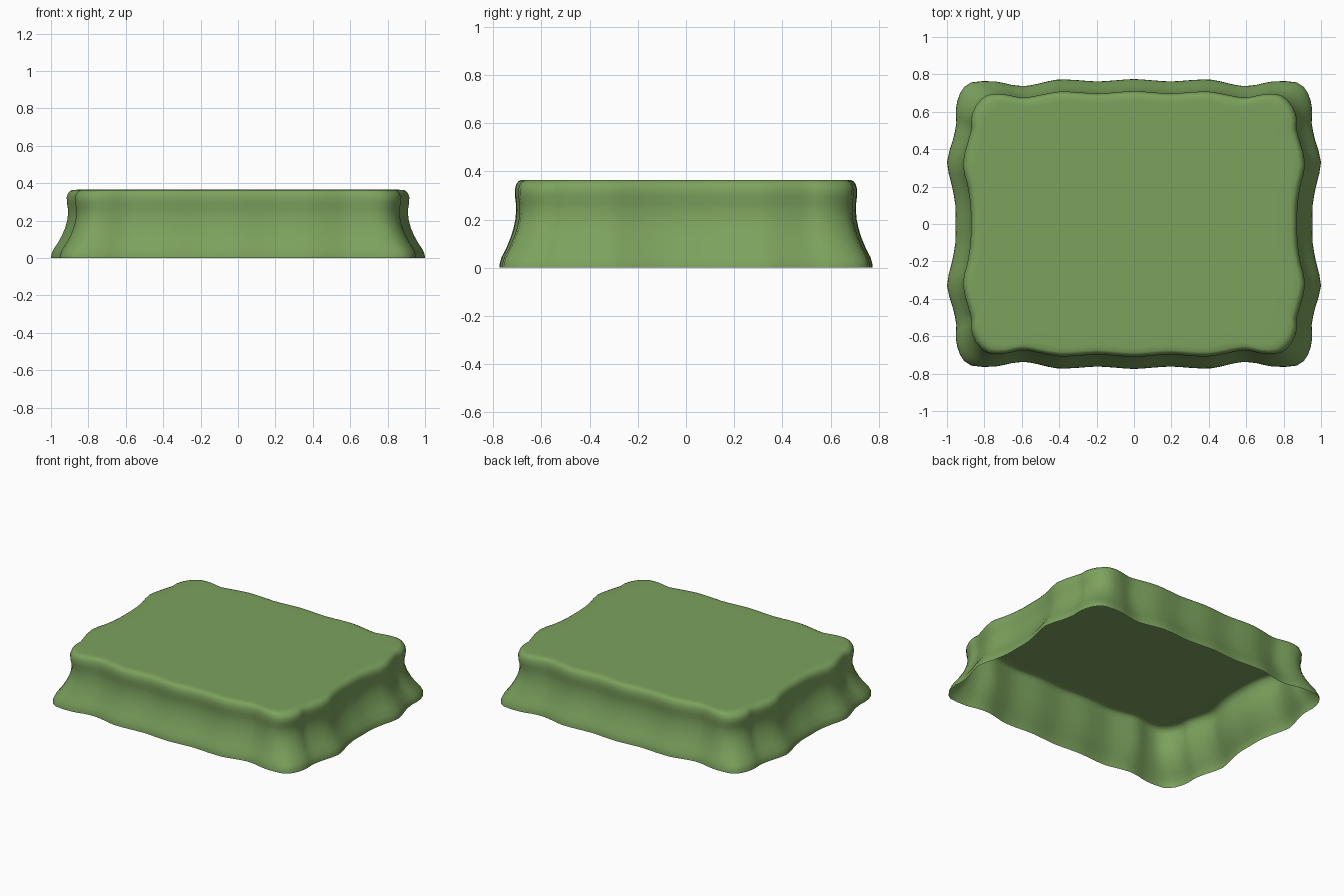
import bpy, bmesh
from mathutils import Vector

if "Cube" in bpy.data.objects:
    bpy.data.objects.remove(bpy.data.objects["Cube"])

# Quarter outlines (right side centre to back centre): scalloped hem and upper lip
HEM = [(.955, 0), (.955, .10), (.975, .21), (1.0, .33), (.968, .45), (.95, .54), (.953, .61),
       (.93, .70), (.87, .757), (.74, .762), (.66, .745), (.58, .738), (.50, .753), (.41, .772),
       (.30, .769), (.20, .762), (.10, .768), (0, .775)]
LIP = [(.872, 0), (.873, .10), (.890, .21), (.915, .32), (.887, .44), (.868, .51), (.870, .56),
       (.845, .63), (.785, .688), (.70, .694), (.64, .682), (.58, .675), (.50, .690), (.40, .707),
       (.30, .704), (.20, .697), (.10, .703), (0, .71)]


def full_loop(quarter):
    """Mirror a quarter outline into a closed loop and smooth it with Catmull-Rom."""
    q = [Vector(p) for p in quarter]
    half = q + [Vector((-p.x, p.y)) for p in reversed(q[:-1])]
    pts = half + [Vector((p.x, -p.y)) for p in reversed(half[1:-1])]
    n, out = len(pts), []
    for i in range(n):
        a, b, c, d = (pts[(i + k) % n] for k in (-1, 0, 1, 2))
        for t in (0, .5):
            out.append(.5 * (2 * b + (c - a) * t + (2 * a - 5 * b + 4 * c - d) * t * t
                             + (3 * b - a - 3 * c + d) * t ** 3))
    return out


hem, lip = full_loop(HEM), full_loop(LIP)

# Side profile: height, and blend from lip (0) to hem (1)
PROFILE = [(0, 1), (.02, .97), (.045, .85), (.08, .57), (.12, .31), (.16, .11), (.20, -.02),
           (.235, -.07), (.265, -.06), (.295, 0), (.325, .01), (.345, -.07), (.358, -.2), (.364, -.36)]

bm = bmesh.new()
rings = [[bm.verts.new((*l.lerp(h, t), z)) for l, h in zip(lip, hem)] for z, t in PROFILE]
# Flat top: inset rings, then a cap
for s in (.93, .86):
    rings.append([bm.verts.new((p.x * s, p.y * s, .365)) for p in lip])
n = len(hem)
for lo, hi in zip(rings, rings[1:]):
    for i in range(n):
        j = (i + 1) % n
        bm.faces.new((lo[i], lo[j], hi[j], hi[i]))
bm.faces.new(rings[-1])
for f in bm.faces:
    f.smooth = True

# Draped cloth cover, open underneath
mesh = bpy.data.meshes.new("cloth_cover")
bm.to_mesh(mesh)
bm.free()
cover = bpy.data.objects.new("cloth_cover", mesh)
bpy.context.collection.objects.link(cover)
mat = bpy.data.materials.new("green_cloth")
mat.diffuse_color = (.20, .36, .11, 1)
mat.use_nodes = True
mat.node_tree.nodes["Principled BSDF"].inputs["Base Color"].default_value = mat.diffuse_color
mesh.materials.append(mat)
